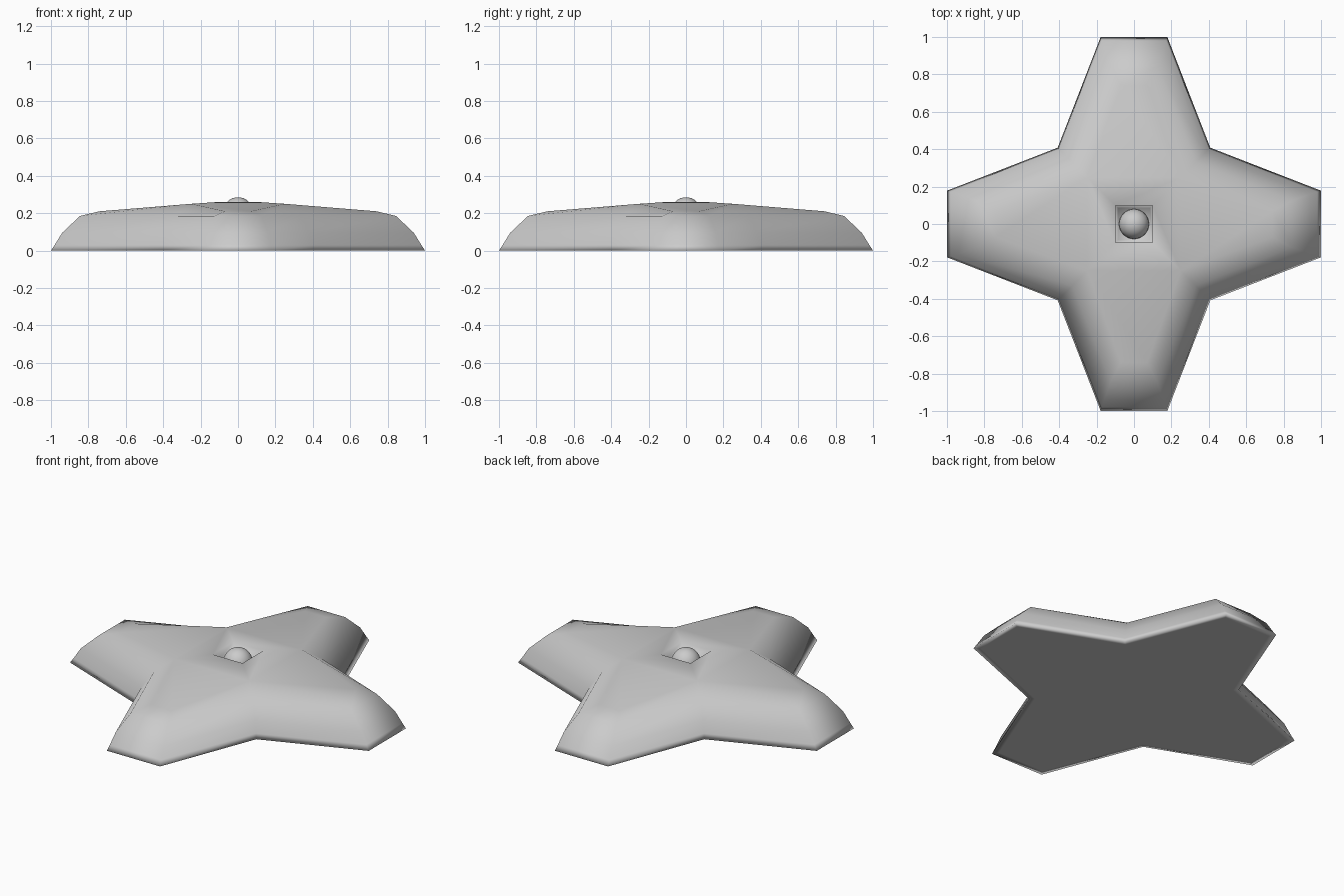
import bpy, bmesh, math

if "Cube" in bpy.data.objects:
    bpy.data.objects.remove(bpy.data.objects["Cube"])

# Each level of the cross: tip half-width, tip distance, inner-corner offset, z of tip, z of corner
LEVELS = [
    (0.155, 0.965, 0.385, 0.0, 0.0),      # underside inset
    (0.178, 1.0, 0.408, 0.0, 0.0),        # base outline
    (0.172, 0.98, 0.40, 0.03, 0.03),
    (0.16, 0.94, 0.38, 0.095, 0.095),
    (0.125, 0.845, 0.33, 0.185, 0.185),
    (0.07, 0.74, 0.25, 0.21, 0.25),       # top edge
]
# Central square rings: half-size, z
SOCKET = [(0.10, 0.26), (0.085, 0.205)]


def turn(p, k):
    c, s = round(math.cos(k * math.pi / 2)), round(math.sin(k * math.pi / 2))
    return (p[0] * c - p[1] * s, p[0] * s + p[1] * c, p[2])


def finish(bm, name):
    bmesh.ops.recalc_face_normals(bm, faces=bm.faces)
    for f in bm.faces:
        f.smooth = True
    me = bpy.data.meshes.new(name)
    bm.to_mesh(me)
    bm.free()
    ob = bpy.data.objects.new(name, me)
    bpy.context.collection.objects.link(ob)
    return ob


# Four-armed body
bm = bmesh.new()
rings = []
for w, d, c, zt, zc in LEVELS:
    arm = [(d, -w, zt), (d, w, zt), (c, c, zc)]
    rings.append([bm.verts.new(turn(p, k)) for k in range(4) for p in arm])
for a, b in zip(rings, rings[1:]):
    for i in range(12):
        j = (i + 1) % 12
        bm.faces.new((a[i], a[j], b[j], b[i]))

# Flat underside: arms plus centre
low, top = rings[0], rings[-1]
for r in (low, top):
    for k in range(4):
        bm.faces.new((r[3 * k - 1], r[3 * k], r[3 * k + 1], r[3 * k + 2]))
bm.faces.new([low[3 * k + 2] for k in range(4)])

# Square socket in the middle of the top
squares = [[top[3 * k + 2] for k in range(4)]]
for s, z in SOCKET:
    squares.append([bm.verts.new(turn((s, s, z), k)) for k in range(4)])
for a, b in zip(squares, squares[1:]):
    for i in range(4):
        j = (i + 1) % 4
        bm.faces.new((a[i], a[j], b[j], b[i]))
bm.faces.new(squares[-1])
finish(bm, "cross_body")

# Ball seated in the socket
bpy.ops.mesh.primitive_uv_sphere_add(segments=32, ring_count=16, radius=0.08,
                                     location=(0, 0, 0.205))
ball = bpy.context.object
ball.name = "centre_ball"
bpy.ops.object.shade_smooth()
